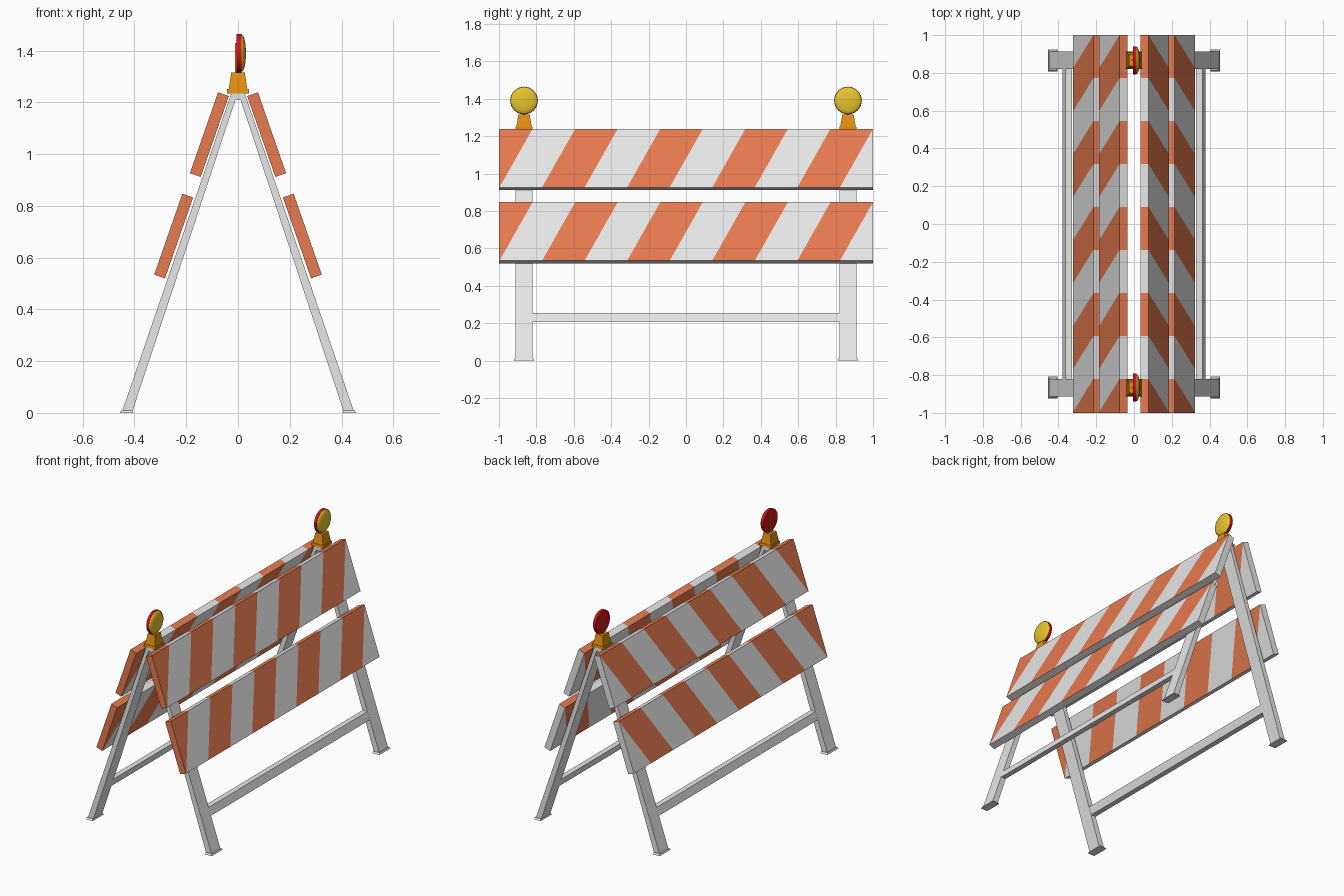
import bpy, bmesh, math
from mathutils import Vector, Matrix

if "Cube" in bpy.data.objects:
    bpy.data.objects.remove(bpy.data.objects["Cube"])


def material(name, rgb):
    m = bpy.data.materials.new(name)
    m.diffuse_color = (*rgb, 1)
    m.use_nodes = True
    m.node_tree.nodes["Principled BSDF"].inputs["Base Color"].default_value = m.diffuse_color
    return m


GREY = material("light grey", (0.8, 0.8, 0.8))
ORANGE = material("stripe orange", (0.9, 0.22, 0.09))
AMBER = material("amber housing", (0.85, 0.3, 0.006))
RED = material("lamp red", (0.7, 0.004, 0.012))
YELLOW = material("lens yellow", (0.8, 0.56, 0.027))


def finish(bm, name, *mats):
    bmesh.ops.recalc_face_normals(bm, faces=bm.faces)
    me = bpy.data.meshes.new(name)
    bm.to_mesh(me)
    bm.free()
    for m in mats:
        me.materials.append(m)
    ob = bpy.data.objects.new(name, me)
    bpy.context.collection.objects.link(ob)
    return ob


def extrude_profile(name, pts, y0, y1, mat):
    """Extrude an (x, z) outline along y."""
    bm = bmesh.new()
    f = bm.faces.new([bm.verts.new((x, y0, z)) for x, z in pts])
    r = bmesh.ops.extrude_face_region(bm, geom=[f])
    vs = [v for v in r["geom"] if isinstance(v, bmesh.types.BMVert)]
    bmesh.ops.translate(bm, verts=vs, vec=(0, y1 - y0, 0))
    return finish(bm, name, mat)


def frustum(name, c, z0, z1, b, t, mat):
    """Block with half sizes b at the bottom and t at the top."""
    bm = bmesh.new()
    bmesh.ops.create_cube(bm, size=2)
    for v in bm.verts:
        h = t if v.co.z > 0 else b
        v.co = (c[0] + v.co.x * h[0], c[1] + v.co.y * h[1], z1 if v.co.z > 0 else z0)
    return finish(bm, name, mat)


# Striped boards: local x = down the slope, y = along, z = thickness
H, T, STEP, SLANT = 0.331, 0.044, 0.2275, 0.177
DOWN = Vector((0.109, 0, -0.313)).normalized()
OUT = Vector((0.313, 0, 0.109)).normalized()


def board(name, top, side):
    bm = bmesh.new()
    bmesh.ops.create_cube(bm, size=1)
    for v in bm.verts:
        v.co = ((v.co.x + 0.5) * H, v.co.y * 2, (v.co.z - 0.5) * T)
    k = SLANT / H
    for i in range(9):
        bmesh.ops.bisect_plane(bm, geom=bm.verts[:] + bm.edges[:] + bm.faces[:],
                               plane_co=(0, 1 - i * STEP, 0), plane_no=(k, 1, 0), dist=1e-5)
    for f in bm.faces:
        c = f.calc_center_median()
        stripe = math.floor((1 - c.y - k * c.x) / STEP)
        underside = c.x > H - 1e-4
        f.material_index = 1 if stripe % 2 == 0 and not underside else 0
    for v in bm.verts:
        p = Vector((top[0], 0, top[1])) + DOWN * v.co.x + OUT * v.co.z
        v.co = (p.x * side, v.co.y, p.z)
    finish(bm, name, GREY, ORANGE)


for side, label in ((1, "right"), (-1, "left")):
    board(label + "_upper_board", (0.077, 1.239), side)
    board(label + "_lower_board", (0.215, 0.847), side)
    # Cross bar between the legs
    bar = [(0.379, 0.205), (0.362, 0.255), (0.327, 0.255), (0.344, 0.205)]
    extrude_profile(label + "_cross_bar", [(x * side, z) for x, z in bar], -0.83, 0.83, GREY)

for end, label in ((-1, "front"), (1, "back")):
    y = 0.866 * end
    # A-shaped leg frame
    half = [(0.45, 0), (0.026, 1.235)]
    inner = [(0.01, 1.21), (0.41, 0)]
    outline = half + [(-x, z) for x, z in half[::-1]] + [(-x, z) for x, z in inner[::-1]] + inner
    extrude_profile(label + "_leg_frame", outline, y - 0.046, y + 0.046, GREY)
    # Feet
    for side in (-1, 1):
        frustum(label + "_foot", (0.43 * side, y), 0, 0.01, (0.026, 0.058), (0.021, 0.05), GREY)
    # Lamp housing
    frustum(label + "_lamp_base", (0, y), 1.235, 1.251, (0.043, 0.046), (0.043, 0.044), AMBER)
    frustum(label + "_lamp_neck", (0, y), 1.251, 1.316, (0.036, 0.041), (0.026, 0.03), AMBER)
    frustum(label + "_lamp_strut", (-0.008, y), 1.316, 1.43, (0.004, 0.004), (0.004, 0.004), AMBER)
    # Red lamp body
    bm = bmesh.new()
    bmesh.ops.create_cone(bm, cap_ends=True, segments=32, radius1=0.074, radius2=0.074, depth=0.018,
                          matrix=Matrix.Translation((0.004, y, 1.39)) @ Matrix.Rotation(math.pi / 2, 4, "Y"))
    finish(bm, label + "_lamp_body", RED)
    # Domed yellow lens on the right face
    bm = bmesh.new()
    bmesh.ops.create_uvsphere(bm, u_segments=32, v_segments=16, radius=0.072,
                              matrix=Matrix.Rotation(math.pi / 2, 4, "Y"))
    bmesh.ops.bisect_plane(bm, geom=bm.verts[:] + bm.edges[:] + bm.faces[:], plane_co=(0, 0, 0),
                           plane_no=(1, 0, 0), dist=1e-5, clear_inner=True)
    for v in bm.verts:
        v.co = (0.0135 + v.co.x * 0.24, v.co.y + y, v.co.z + 1.39)
    for f in bm.faces:
        f.smooth = True
    finish(bm, label + "_lamp_lens", YELLOW)
